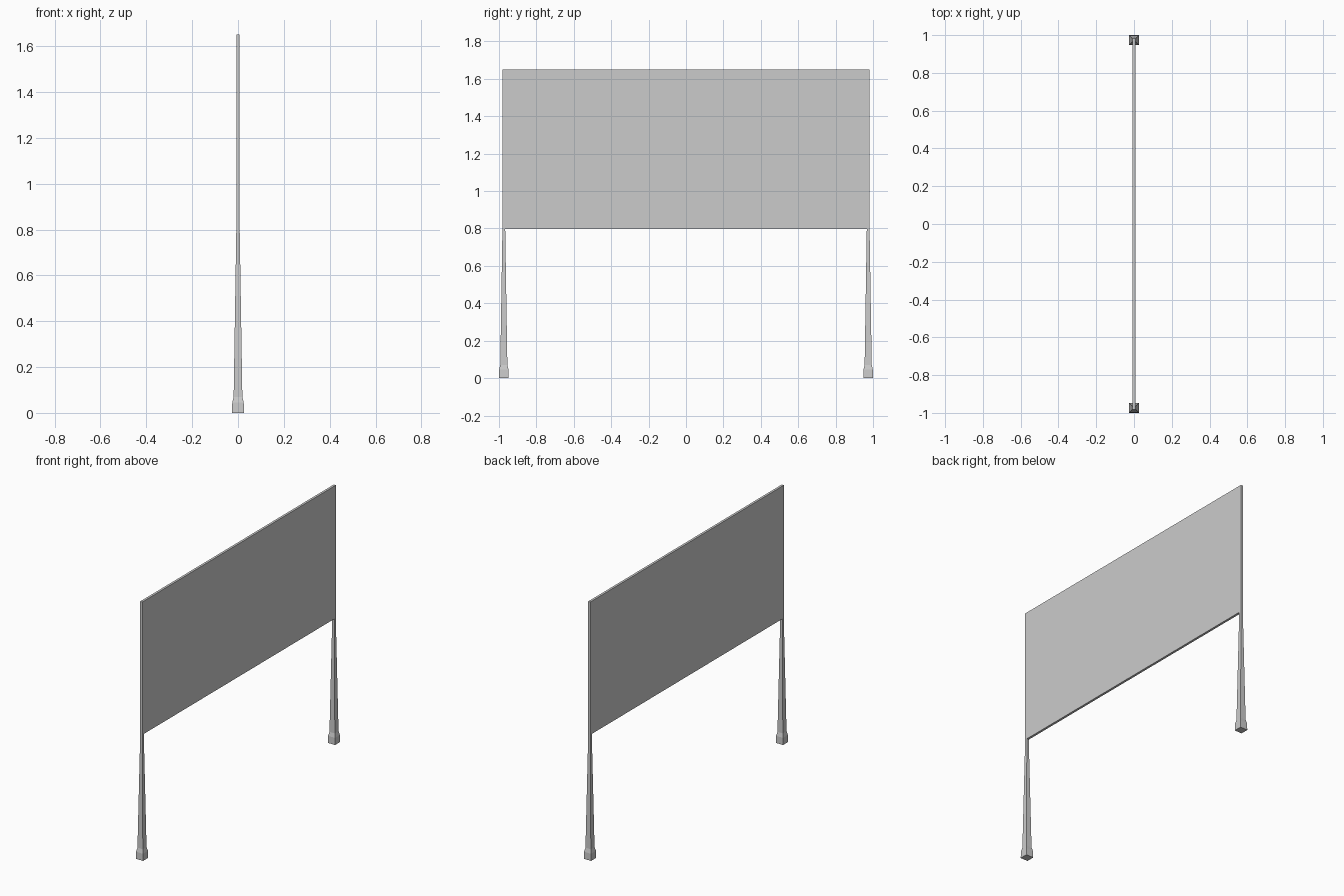
import bpy, bmesh

if "Cube" in bpy.data.objects:
    bpy.data.objects.remove(bpy.data.objects["Cube"])


def lofted_square(name, profile, cy):
    """Square column through (half_width, z) levels, capped at both ends."""
    bm = bmesh.new()
    rings = []
    for h, z in profile:
        rings.append([bm.verts.new((sx * h, cy + sy * h, z))
                      for sx, sy in ((-1, -1), (1, -1), (1, 1), (-1, 1))])
    for a, b in zip(rings, rings[1:]):
        for i in range(4):
            j = (i + 1) % 4
            bm.faces.new((a[i], a[j], b[j], b[i]))
    bm.faces.new(rings[0][::-1])
    bm.faces.new(rings[-1])
    mesh = bpy.data.meshes.new(name)
    bm.to_mesh(mesh)
    bm.free()
    obj = bpy.data.objects.new(name, mesh)
    bpy.context.collection.objects.link(obj)
    return obj


# Flat board
bpy.ops.mesh.primitive_cube_add(size=1, location=(0, 0, 1.224))
panel = bpy.context.object
panel.name = "panel"
panel.scale = (0.015, 1.964, 0.853)
bpy.ops.object.transform_apply(location=False, rotation=False, scale=True)

# Tapered legs, each with a block foot and a sloped shoulder
leg_profile = [(0.026, 0), (0.025, 0.045), (0.019, 0.07), (0.0074, 0.80)]
for side, y in (("left", -0.974), ("right", 0.974)):
    lofted_square(side + "_leg", leg_profile, y)
